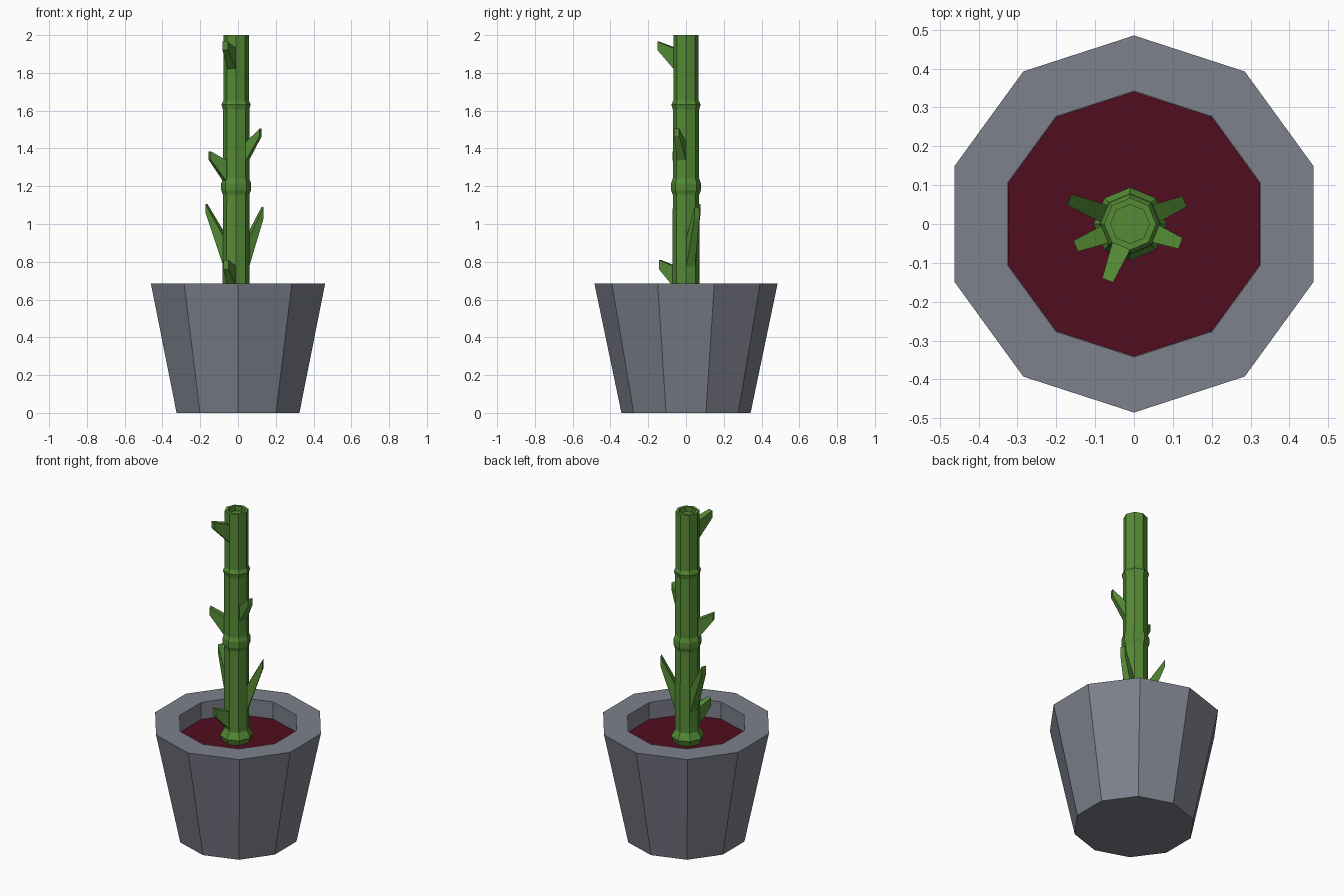
import bpy, bmesh, math
from mathutils import Vector

if "Cube" in bpy.data.objects:
    bpy.data.objects.remove(bpy.data.objects["Cube"])


def material(name, rgb):
    m = bpy.data.materials.new(name)
    m.diffuse_color = (*rgb, 1)
    m.use_nodes = True
    m.node_tree.nodes["Principled BSDF"].inputs["Base Color"].default_value = m.diffuse_color
    return m


GREY = material("pot grey", (0.205, 0.216, 0.263))
SOIL = material("soil dark red", (0.082, 0.004, 0.014))
GREEN = material("stem green", (0.09, 0.26, 0.036))


def finish(bm, name, mat):
    bmesh.ops.recalc_face_normals(bm, faces=bm.faces)
    me = bpy.data.meshes.new(name)
    bm.to_mesh(me)
    bm.free()
    me.materials.append(mat)
    ob = bpy.data.objects.new(name, me)
    bpy.context.collection.objects.link(ob)
    return ob


def lathe(name, profile, sides, mat, cx=0.0, cap_start=True, cap_end=True):
    """Stack of (radius, z) rings with a corner pointing to +y."""
    bm = bmesh.new()
    rings = []
    for r, z in profile:
        rings.append([bm.verts.new((cx + r * math.sin(2 * math.pi * i / sides),
                                    r * math.cos(2 * math.pi * i / sides), z))
                      for i in range(sides)])
    for a, b in zip(rings, rings[1:]):
        for i in range(sides):
            j = (i + 1) % sides
            bm.faces.new((a[i], a[j], b[j], b[i]))
    if cap_start:
        bm.faces.new(rings[0])
    if cap_end:
        bm.faces.new(rings[-1])
    return finish(bm, name, mat)


STEM_X = -0.01


def shoot(name, tip, tip_h, base_low, base_high):
    """Tapered stub from the stem to a tip (x, y, top z)."""
    bm = bmesh.new()
    centre = Vector((STEM_X, 0, 0))
    out = Vector((tip[0] - STEM_X, tip[1], 0))
    reach = out.length
    out.normalize()
    side = Vector((-out.y, out.x, 0))

    def quad(dist, half, low, high):
        return [bm.verts.new(centre + out * dist + side * s * half + Vector((0, 0, z)))
                for s, z in ((-1, low), (1, low), (1, high), (-1, high))]

    a = quad(0.06, 0.025, base_low, base_high)
    b = quad(reach, 0.015, tip[2] - tip_h, tip[2])
    bm.faces.new(a)
    bm.faces.new(b)
    for i in range(4):
        j = (i + 1) % 4
        bm.faces.new((a[i], a[j], b[j], b[i]))
    return finish(bm, name, GREEN)


# Pot with thick rim, and the soil inside it
lathe("pot", [(0.342, 0), (0.485, 0.685), (0.342, 0.685), (0.342, 0.57)], 10, GREY)
lathe("soil", [(0.341, 0.572), (0.341, 0.58)], 10, SOIL)

# Jointed stem: flared foot, two joints, hollow top
lathe("stem", [(0.08, 0.575), (0.094, 0.615), (0.071, 0.655),
               (0.07, 1.155), (0.079, 1.18), (0.079, 1.215), (0.07, 1.24),
               (0.07, 1.605), (0.077, 1.632), (0.067, 1.655),
               (0.067, 2.0), (0.05, 2.0), (0.05, 1.97)], 8, GREEN, STEM_X)

# Short shoots around the stem
shoot("shoot_top_front", (-0.068, -0.145, 1.965), 0.045, 1.82, 1.93)
shoot("shoot_upper_right", (0.12, -0.05, 1.505), 0.04, 1.33, 1.43)
shoot("shoot_upper_left", (-0.15, -0.057, 1.385), 0.045, 1.22, 1.335)
shoot("shoot_lower_left", (-0.167, 0.063, 1.105), 0.045, 0.77, 0.93)
shoot("shoot_lower_right", (0.13, 0.058, 1.09), 0.06, 0.76, 0.92)
shoot("shoot_bottom_front", (-0.064, -0.137, 0.81), 0.05, 0.665, 0.775)
